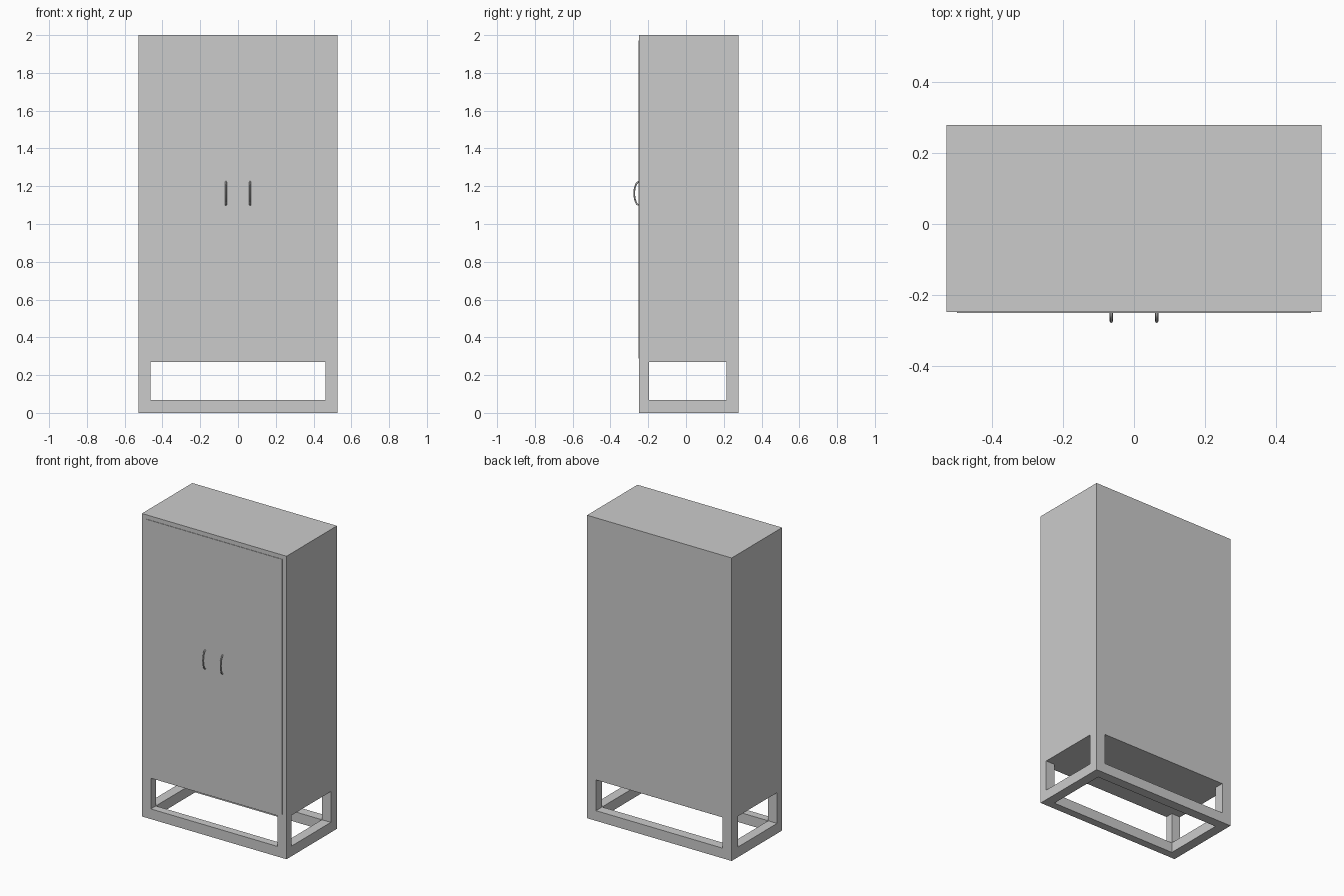
import bpy
import math

if "Cube" in bpy.data.objects:
    bpy.data.objects.remove(bpy.data.objects["Cube"])

X = 0.528              # half width
F, B = -0.248, 0.278   # front and back of the carcass
FI, BI = -0.196, 0.214 # inner faces of the front and back frame members
XI = 0.463             # inner faces of the side frame members
RAIL, FLOOR, TOP = 0.067, 0.27, 2.0


def box(name, x0, x1, y0, y1, z0, z1):
    bpy.ops.mesh.primitive_cube_add(
        size=1, location=((x0 + x1) / 2, (y0 + y1) / 2, (z0 + z1) / 2))
    ob = bpy.context.object
    ob.name = name
    ob.scale = (x1 - x0, y1 - y0, z1 - z0)
    bpy.ops.object.transform_apply(location=False, rotation=False, scale=True)
    return ob


# Closed cabinet body
box("cabinet_body", -X, X, F, B, FLOOR, TOP)

# Base frame: rails on the floor
box("front_rail", -X, X, F, FI, 0, RAIL)
box("back_rail", -X, X, BI, B, 0, RAIL)

for side, s in (("left", -1), ("right", 1)):
    x0, x1 = sorted((s * XI, s * X))
    box(side + "_rail", x0, x1, FI, BI, 0, RAIL)
    # Corner legs
    box(side + "_front_leg", x0, x1, F, FI, RAIL, FLOOR)
    box(side + "_back_leg", x0, x1, BI, B, RAIL, FLOOR)
    # Door panel, slightly proud of the body
    d0, d1 = sorted((0, s * 0.498))
    box(side + "_door", d0, d1, F - 0.003, F, 0.288, 1.972)

    # Bowed pull handle: slim tube swept along an arc
    curve = bpy.data.curves.new(side + "_handle", "CURVE")
    curve.dimensions = "3D"
    curve.bevel_depth = 0.0045
    curve.bevel_resolution = 2
    curve.use_fill_caps = True
    n = 12
    path = curve.splines.new("POLY")
    path.points.add(n)
    for i, p in enumerate(path.points):
        t = math.pi * i / n
        p.co = (s * 0.064, F - 0.026 * math.sin(t), 1.162 + 0.062 * math.cos(t), 1)
    handle = bpy.data.objects.new(side + "_handle", curve)
    bpy.context.collection.objects.link(handle)
